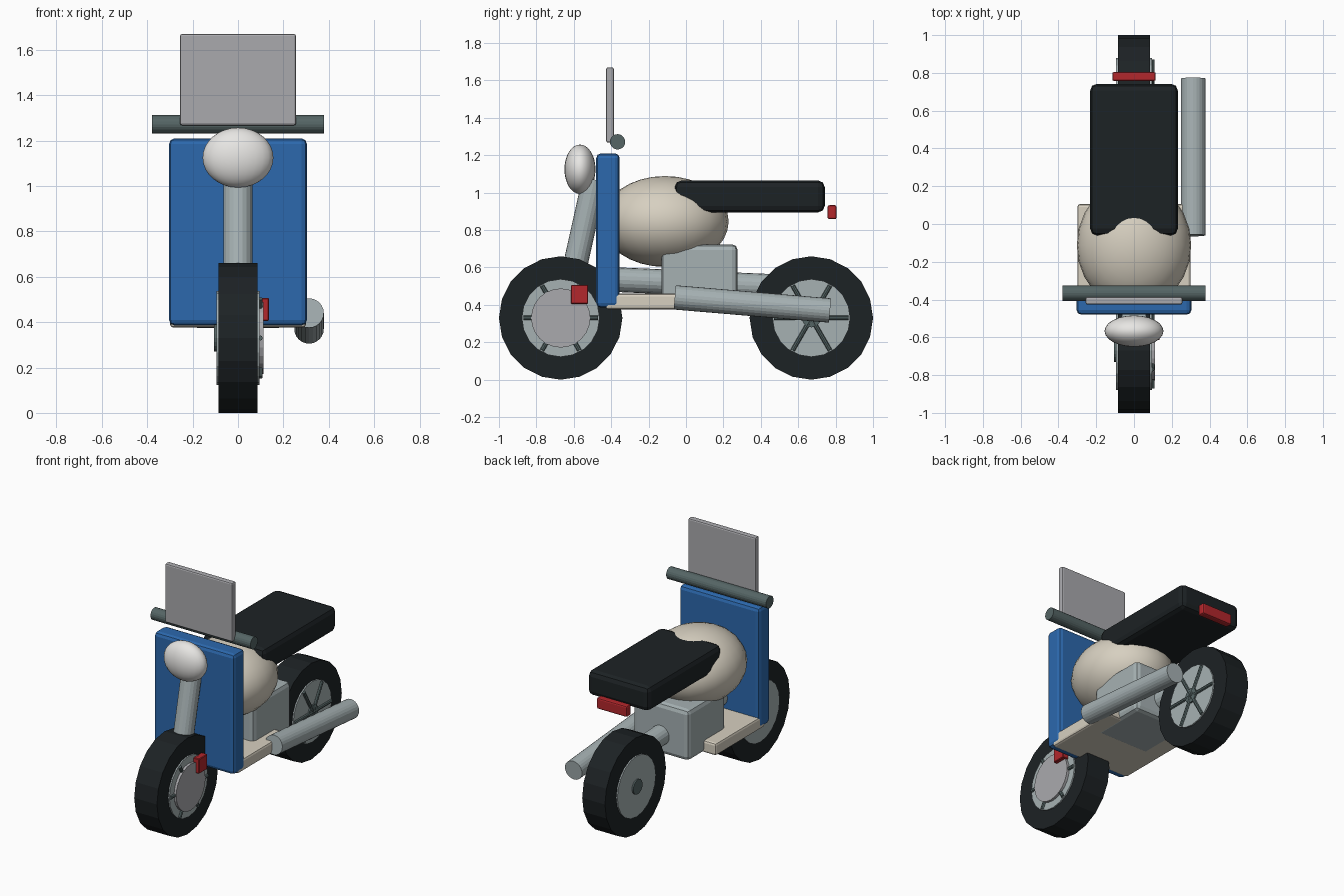
import bpy, math
from mathutils import Vector

if "Cube" in bpy.data.objects:
    bpy.data.objects.remove(bpy.data.objects["Cube"])


def material(name, rgb):
    m = bpy.data.materials.new(name)
    m.diffuse_color = (*rgb, 1)
    m.use_nodes = True
    m.node_tree.nodes["Principled BSDF"].inputs["Base Color"].default_value = m.diffuse_color
    return m


BLACK = material("rubber_black", (0.012, 0.016, 0.018))
BLUE = material("body_blue", (0.025, 0.14, 0.42))
CREAM = material("cream", (0.68, 0.63, 0.53))
RED = material("red", (0.45, 0.02, 0.025))
METAL = material("metal", (0.38, 0.44, 0.45))
DARK = material("dark_metal", (0.09, 0.13, 0.13))
WHITE = material("lamp_white", (0.8, 0.79, 0.77))
DISC = material("disc_grey", (0.4, 0.4, 0.42))


def finish(name, mat):
    ob = bpy.context.object
    ob.name = name
    if mat:
        ob.data.materials.append(mat)
    return ob


def box(name, lo, hi, mat=None, bevel=0.0, segments=2):
    lo, hi = Vector(lo), Vector(hi)
    bpy.ops.mesh.primitive_cube_add(size=1, location=(lo + hi) / 2)
    ob = finish(name, mat)
    ob.scale = hi - lo
    bpy.ops.object.transform_apply(location=False, rotation=False, scale=True)
    if bevel:
        b = ob.modifiers.new("bevel", "BEVEL")
        b.width, b.segments = bevel, segments
    return ob


def rod(name, a, b, radius, mat=None, sides=20):
    a, b = Vector(a), Vector(b)
    bpy.ops.mesh.primitive_cylinder_add(vertices=sides, radius=radius,
                                        depth=(b - a).length, location=(a + b) / 2)
    ob = finish(name, mat)
    ob.rotation_euler = (b - a).to_track_quat("Z", "Y").to_euler()
    return ob


def ellipsoid(name, centre, radii, mat):
    bpy.ops.mesh.primitive_uv_sphere_add(segments=24, ring_count=16, location=centre)
    ob = finish(name, mat)
    ob.scale = radii
    bpy.ops.object.transform_apply(location=False, rotation=False, scale=True)
    bpy.ops.object.shade_smooth()
    return ob


# wheels: tyre, rim, hub and right-side spokes
for side, y in (("front", -0.67), ("rear", 0.67)):
    def axle(part, x0, x1, r, mat, n=20):
        return rod(f"{side}_{part}", (x0, y, 0.33), (x1, y, 0.33), r, mat, n)
    axle("tyre", -0.086, 0.086, 0.33, BLACK)
    axle("rim", -0.095, 0.095, 0.208, METAL)
    axle("hub", -0.105, 0.105, 0.06 if side == "front" else 0.05, DARK)
    for i in range(3):
        t = i * math.pi / 3
        d = Vector((0, math.cos(t), math.sin(t))) * 0.2
        c = Vector((0.097, y, 0.33))
        rod(f"{side}_spokes_{i + 1}", c - d, c + d, 0.012, DARK, 8)

# front brake
rod("brake_disc", (0.09, -0.67, 0.33), (0.112, -0.67, 0.33), 0.158, DISC, 24)
box("brake_caliper", (0.09, -0.615, 0.405), (0.136, -0.523, 0.507), RED, 0.004, 1)

# fork and frame tube
rod("fork", (0, -0.655, 0.33), (0, -0.49, 1.07), 0.065, METAL)
rod("frame_tube", (0, -0.42, 0.537), (0, 0.66, 0.49), 0.066, METAL)

# bodywork
box("leg_shield", (-0.304, -0.48, 0.385), (0.304, -0.355, 1.21), BLUE, 0.025)
box("floorboard", (-0.3, -0.43, 0.376), (0.3, 0.106, 0.46), CREAM, 0.015)
ellipsoid("tank", (0, -0.112, 0.846), (0.303, 0.34, 0.243), CREAM)
box("engine", (-0.21, -0.132, 0.375), (0.21, 0.276, 0.724), METAL, 0.03)
box("seat", (-0.232, -0.06, 0.895), (0.232, 0.742, 1.065), BLACK, 0.035)

# exhaust
rod("exhaust", (0.313, -0.06, 0.44), (0.313, 0.77, 0.37), 0.065, METAL, 24)

# handlebar, screen and lights
rod("handlebar", (-0.378, -0.366, 1.272), (0.378, -0.366, 1.272), 0.041, DARK)
box("windscreen", (-0.256, -0.427, 1.267), (0.256, -0.386, 1.67), DISC, 0.01)
ellipsoid("headlight", (0, -0.567, 1.125), (0.156, 0.083, 0.132), WHITE)
box("tail_light", (-0.115, 0.757, 0.858), (0.115, 0.805, 0.933), RED, 0.01)
